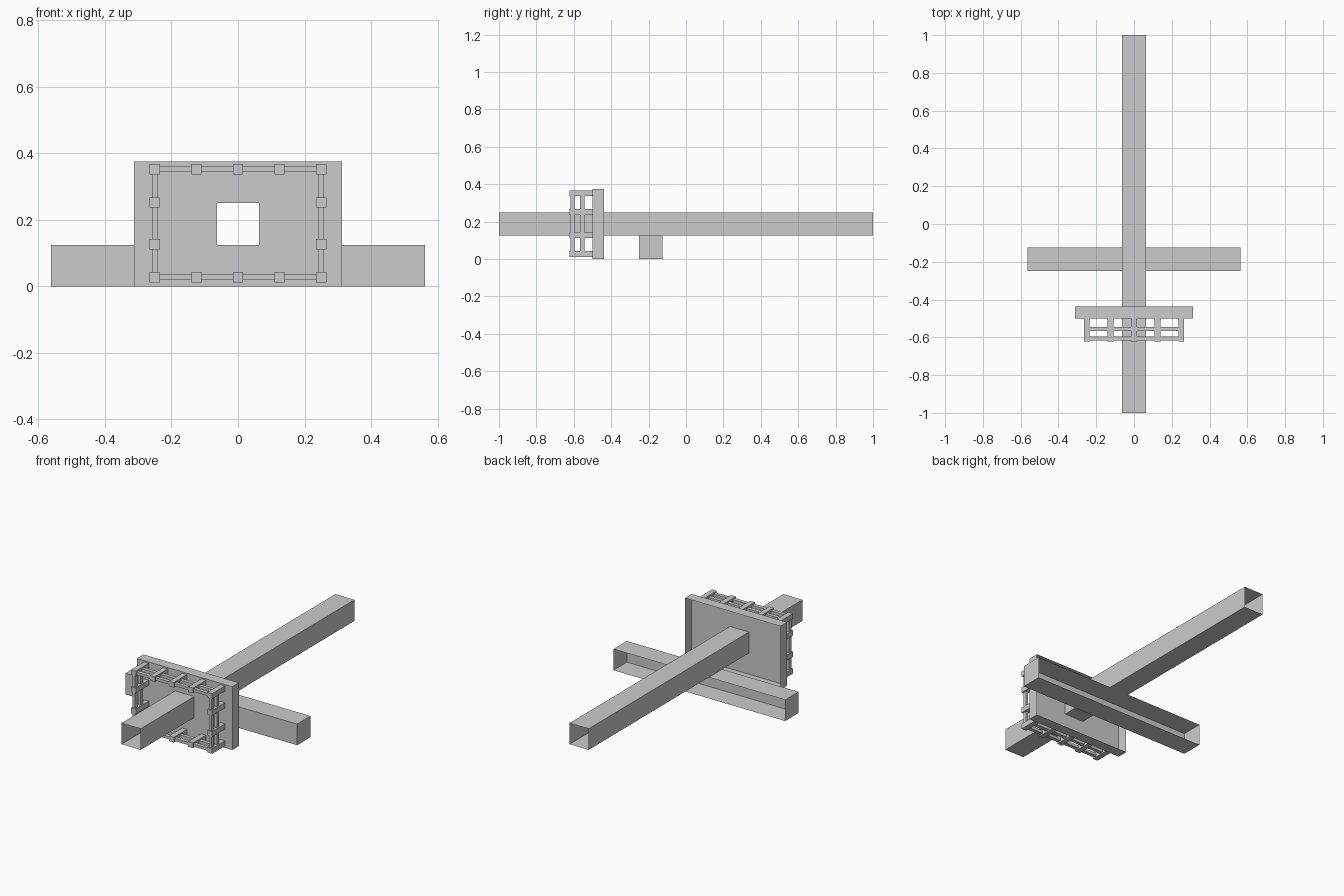
import bpy, bmesh

if "Cube" in bpy.data.objects:
    bpy.data.objects.remove(bpy.data.objects["Cube"])

def finish(name, bm):
    mesh = bpy.data.meshes.new(name)
    bm.to_mesh(mesh)
    bm.free()
    obj = bpy.data.objects.new(name, mesh)
    bpy.context.collection.objects.link(obj)
    return obj

def box(name, lo, hi, open_sides=()):
    """Box between two corners; faces whose normal is in open_sides are left out."""
    bm = bmesh.new()
    bmesh.ops.create_cube(bm, size=1)
    for v in bm.verts:
        v.co = [lo[i] if v.co[i] < 0 else hi[i] for i in range(3)]
    bm.normal_update()
    gone = [f for f in bm.faces
            if any(f.normal.dot(d) > 0.9 for d in open_sides)]
    bmesh.ops.delete(bm, geom=gone, context='FACES_ONLY')
    return finish(name, bm)

FRONT, BACK = (0, -1, 0), (0, 1, 0)
H = 0.0625

# Long thin-walled tube, open at both ends
box("long_tube", (-H, -1, 0.125), (H, 1, 0.25), (FRONT, BACK))

# Cross beam: channel open at the back
box("cross_beam", (-0.5625, -0.25, 0), (0.5625, -0.125, 0.125), (BACK,))

# Plate rim: walls only
PX, PZ = 0.3125, 0.375
box("plate_rim", (-PX, -0.5, 0), (PX, -0.4375, PZ), (FRONT, BACK))

# Plate front: sheet with a square opening for the tube
bm = bmesh.new()
xs, zs = (-PX, -H, H, PX), (0, 0.125, 0.25, PZ)
grid = [[bm.verts.new((x, -0.5, z)) for z in zs] for x in xs]
for i in range(3):
    for j in range(3):
        if (i, j) != (1, 1):
            bm.faces.new((grid[i][j], grid[i + 1][j],
                          grid[i + 1][j + 1], grid[i][j + 1]))
# dissolve the flat grid lines between neighbouring panels
finish("plate_front", bm)

# Fence posts around the plate
RX, Z0, Z1 = 0.25, 0.027, 0.352
spots = [(x, z) for x in (-0.25, -0.125, 0, 0.125, 0.25) for z in (Z0, Z1)]
spots += [(x, z) for x in (-RX, RX) for z in (0.127, 0.252)]
p = 0.0155
for n, (x, z) in enumerate(spots):
    box(f"fence_post_{n}", (x - p, -0.622, z - p), (x + p, -0.5, z + p))

# Two rails on each of the four sides of the fence
r, d = 0.008, 0.011
for n, y in enumerate((-0.555, -0.606)):
    for side, z in (("bottom", Z0), ("top", Z1)):
        box(f"{side}_rail_{n}", (-RX, y - d, z - r), (RX, y + d, z + r))
    for side, x in (("left", -RX), ("right", RX)):
        box(f"{side}_rail_{n}", (x - r, y - d, Z0), (x + r, y + d, Z1))
